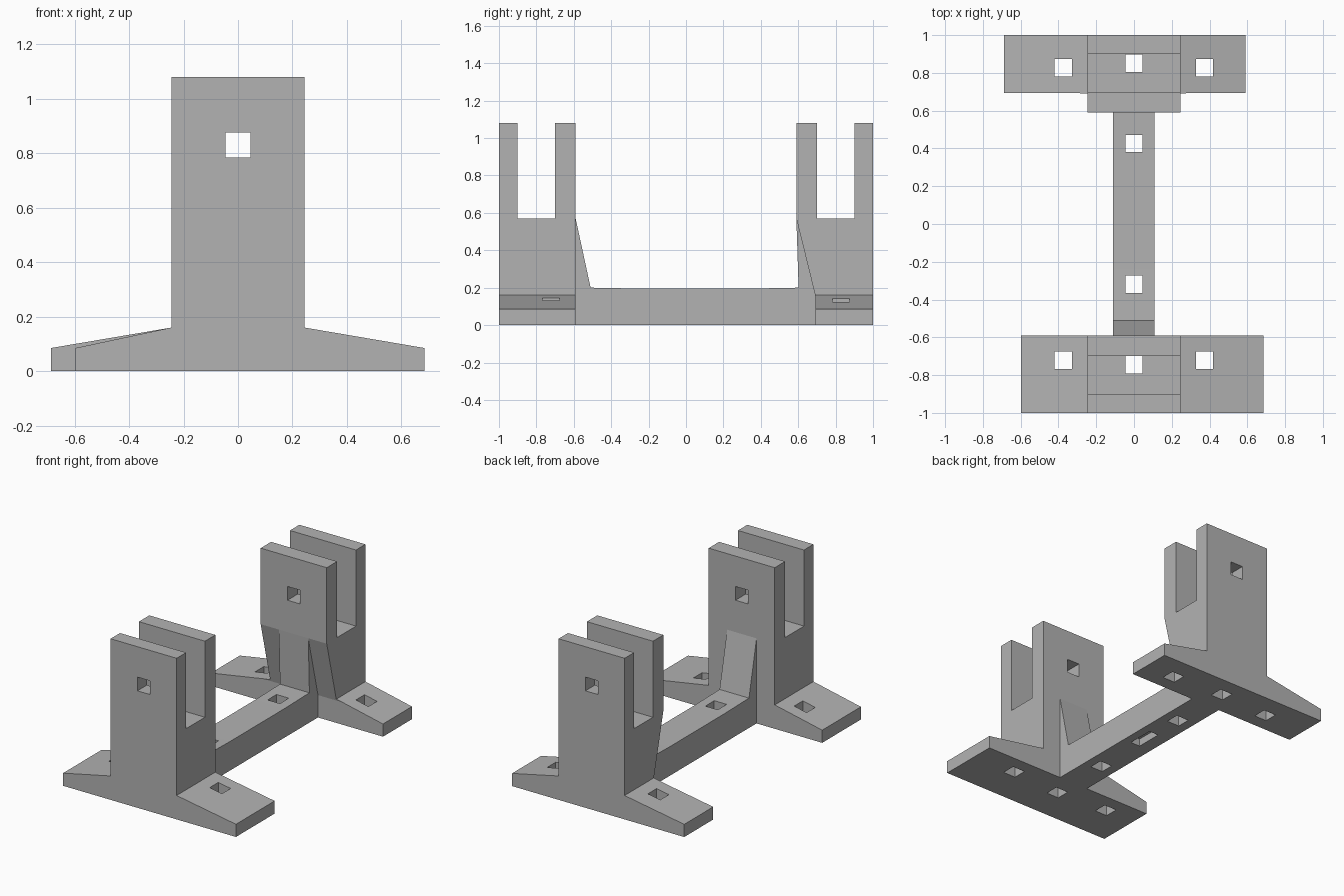
import bpy, bmesh

cube = bpy.data.objects.get("Cube")
if cube:
    bpy.data.objects.remove(cube, do_unlink=True)

grey = bpy.data.materials.new("plain grey")
grey.use_nodes = True
colour = (0.45, 0.45, 0.45, 1)
grey.diffuse_color = colour
grey.node_tree.nodes["Principled BSDF"].inputs["Base Color"].default_value = colour


def prism(name, profile, axis, lo, hi):
    """Extrude a profile along x (yz profile), y (xz profile) or z (xy profile)."""
    place = {"x": lambda a, b, d: (d, a, b),
             "y": lambda a, b, d: (a, d, b),
             "z": lambda a, b, d: (a, b, d)}[axis]
    bm = bmesh.new()
    face = bm.faces.new([bm.verts.new(place(a, b, lo)) for a, b in profile])
    moved = bmesh.ops.extrude_face_region(bm, geom=[face])["geom"]
    verts = [g for g in moved if isinstance(g, bmesh.types.BMVert)]
    bmesh.ops.translate(bm, verts=verts, vec=place(0, 0, hi - lo))
    bmesh.ops.recalc_face_normals(bm, faces=bm.faces)
    mesh = bpy.data.meshes.new(name)
    bm.to_mesh(mesh)
    bm.free()
    mesh.materials.append(grey)
    obj = bpy.data.objects.new(name, mesh)
    bpy.context.collection.objects.link(obj)
    return obj


def rect(a, b, w, h):
    return [(a - w / 2, b - h / 2), (a + w / 2, b - h / 2),
            (a + w / 2, b + h / 2), (a - w / 2, b + h / 2)]


def cut(target, profile, axis, lo, hi):
    cutter = prism("cutter", profile, axis, lo, hi)
    cutter.hide_render = True
    mod = target.modifiers.new("cut", "BOOLEAN")
    mod.operation = "DIFFERENCE"
    mod.solver = "EXACT"
    mod.object = cutter
    bpy.context.view_layer.objects.active = target
    bpy.ops.object.modifier_apply(modifier=mod.name)
    bpy.data.objects.remove(cutter, do_unlink=True)


HOLE = 0.092


def bracket(name, left, right, y0, y1, slot_y, centre_y, foot_y):
    """Upright with two sloping feet, a top slot and square bolt holes."""
    half, foot, end, top = 0.245, 0.16, 0.085, 1.08
    obj = prism(name, [(left, 0), (right, 0), (right, end), (half, foot), (half, top),
                       (-half, top), (-half, foot), (left, end)], "y", y0, y1)
    cut(obj, rect(slot_y, 1.07, 0.2, 1.0), "x", -0.5, 0.5)
    cut(obj, rect(0, 0.83, HOLE, HOLE), "y", y0 - 0.1, y1 + 0.1)
    for x, y in ((-0.375, foot_y), (0, centre_y), (0.373, foot_y)):
        cut(obj, rect(x, y, HOLE, HOLE), "z", -0.1, 0.7)
    return obj


front = bracket("front_bracket", -0.597, 0.685, -1, -0.59, -0.8, -0.746, -0.722)
back = bracket("back_bracket", -0.687, 0.59, 0.59, 1, 0.8, 0.852, 0.828)

# Lower inner side of the back bracket slopes in towards its feet
cut(back, [(0.5, -0.1), (0.693, -0.1), (0.693, 0.15), (0.59, 0.57), (0.5, 0.57)],
    "x", -0.9, 0.9)

# Tie bar with a ramp at the front and an upright fin at the back
bar = prism("tie_bar", [(-0.59, 0), (-0.59, 0.57), (-0.51, 0.2), (-0.24, 0.195),
                        (0.34, 0.195), (0.602, 0.2), (0.59, 0.57), (0.693, 0.15),
                        (0.693, 0)], "x", -0.11, 0.108)
for y in (0.426, -0.318):
    cut(bar, rect(0, y, HOLE, HOLE), "z", -0.1, 0.4)

# Small pocket under the bar
cut(bar, rect(0.015, 0.12, 0.07, 0.18), "z", -0.1, 0.05)
